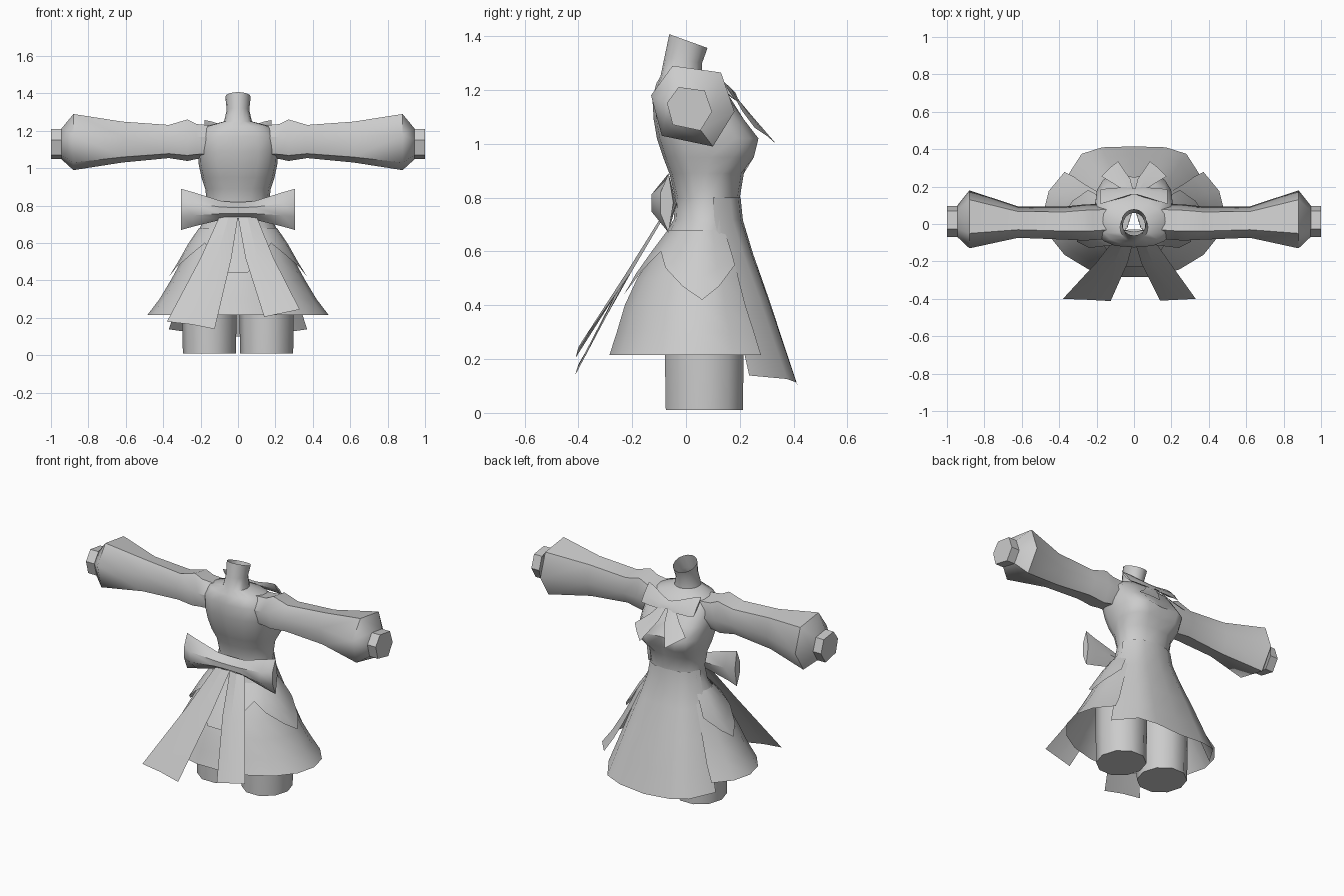
import bpy, bmesh, math
from mathutils import Vector

if "Cube" in bpy.data.objects:
    bpy.data.objects.remove(bpy.data.objects["Cube"])

cloth = bpy.data.materials.new("light grey cloth")
cloth.diffuse_color = (0.6, 0.6, 0.6, 1)
cloth.use_nodes = True
cloth.node_tree.nodes["Principled BSDF"].inputs["Base Color"].default_value = cloth.diffuse_color


def finish(name, bm, angle=50):
    bmesh.ops.remove_doubles(bm, verts=bm.verts, dist=0.0005)
    bmesh.ops.recalc_face_normals(bm, faces=bm.faces)
    mesh = bpy.data.meshes.new(name)
    bm.to_mesh(mesh)
    bm.free()
    ob = bpy.data.objects.new(name, mesh)
    bpy.context.collection.objects.link(ob)
    mesh.materials.append(cloth)
    bpy.ops.object.select_all(action='DESELECT')
    bpy.context.view_layer.objects.active = ob
    ob.select_set(True)
    bpy.ops.object.shade_smooth_by_angle(angle=math.radians(angle))
    return ob


def loft(name, rings, closed=True, cap_start=False, cap_end=False, angle=50):
    bm = bmesh.new()
    vs = [[bm.verts.new(p) for p in r] for r in rings]
    n = len(vs[0])
    for a, b in zip(vs, vs[1:]):
        for i in range(n if closed else n - 1):
            j = (i + 1) % n
            bm.faces.new((a[i], a[j], b[j], b[i]))
    if cap_start:
        bm.faces.new(vs[0])
    if cap_end:
        bm.faces.new(vs[-1])
    return finish(name, bm, angle)


def oval(z, hw, back, front, cy, deg, p=1.0, tilt=0.0):
    """Point on a ring with separate front and back depth."""
    a = math.radians(deg)
    c, s = math.cos(a), math.sin(a)
    x = hw * math.copysign(abs(c) ** p, c)
    d = (front - cy) if s > 0 else (cy - back)
    y = cy + d * math.copysign(abs(s) ** p, s)
    return Vector((x, y, z + tilt * y))


# Bodice with bust, shoulders and open neck: z, half width, back y, front y, squareness, tilt
body = [(0.62, 0.235, -0.10, 0.225, 1, 0), (0.72, 0.185, -0.045, 0.20, 1, 0),
        (0.80, 0.165, -0.04, 0.20, 0.95, 0), (0.89, 0.175, -0.062, 0.215, 0.9, 0),
        (0.95, 0.195, -0.085, 0.262, 0.75, 0), (1.02, 0.21, -0.108, 0.28, 0.72, 0),
        (1.09, 0.215, -0.12, 0.225, 0.72, 0), (1.17, 0.21, -0.125, 0.165, 0.75, 0),
        (1.225, 0.17, -0.11, 0.11, 0.85, 0), (1.25, 0.075, -0.095, 0.06, 1, 0),
        (1.31, 0.06, -0.08, 0.06, 1, -0.15), (1.385, 0.068, -0.062, 0.08, 1, -0.36)]
rings = []
for z, hw, b, f, p, t in body:
    ring = [oval(z, hw, b, f, (b + f) / 2, 22.5 * i, p, t) for i in range(16)]
    if 0.93 < z < 1.1:
        ring[4].y -= 0.03       # hollow between the bust
    rings.append(ring)
loft("bodice", rings)

# Skirt, open at the front where the front panel lies
skirt = [(0.68, 0.205, -0.065, 0.2), (0.60, 0.255, -0.12, 0.235), (0.50, 0.305, -0.185, 0.27),
         (0.40, 0.36, -0.232, 0.31), (0.30, 0.42, -0.262, 0.36), (0.215, 0.485, -0.29, 0.40)]
loft("skirt", [[oval(z, hw, b, f, 0.06, -220 + 20 * i) for i in range(14)]
               for z, hw, b, f in skirt], closed=False)

# Flared front panel
top = [(0, .203), (.08, .195), (.135, .165), (.168, .10)]
hem = [(0, .415), (.17, .41), (.28, .375), (.37, .235)]
rings = []
for t, k in ((0, 0), (.12, .04), (.3, .22), (.55, .51), (.8, .78), (1, 1)):
    half = []
    for i, (a, b) in enumerate(zip(top, hem)):
        zb = 0.1 + 0.013 * i
        half.append(Vector((a[0] + (b[0] - a[0]) * (k * .7 + t * .3),
                            a[1] + (b[1] - a[1]) * k, 0.8 + (zb - 0.8) * t)))
    rings.append([Vector((-v.x, v.y, v.z)) for v in half[:0:-1]] + half)
loft("front_panel", rings, closed=False)


# Pointed overskirt: hem drops at the sides and the back, rises between them
def skirt_point(z, deg, out):
    for lo, hi in zip(skirt, skirt[1:]):
        if z >= hi[0]:
            break
    t = (lo[0] - z) / (lo[0] - hi[0])
    hw, b, f = (lo[i] + (hi[i] - lo[i]) * t for i in (1, 2, 3))
    return oval(z, hw + out, b - out, f + out, 0.06, deg)


hem_z = [(-215, .55), (-195, .47), (-180, .42), (-165, .47), (-145, .54), (-130, .60),
         (-115, .53), (-98, .44), (-82, .44), (-65, .53), (-50, .60), (-35, .54),
         (-15, .47), (0, .42), (15, .47), (35, .55)]
loft("overskirt", [[skirt_point(0.68 + (z - 0.68) * t, d, 0.004 + 0.016 * t) for d, z in hem_z]
                   for t in (0, .33, .67, 1)], closed=False)

# Legs
for s, side in ((-1, "left"), (1, "right")):
    loft(side + "_leg", [[Vector((s * (0.153 + r * math.cos(a)), 0.068 + 1.06 * r * math.sin(a), z))
                          for a in [math.radians(36 * i) for i in range(10)]]
                         for z, r in ((0.01, .142), (0.2, .145), (0.45, .145))], cap_start=True)

# Six-sided sleeves flaring to the cuff, with a wrist stub
hexa = [(-.13, 1.18), (-.05, 1.29), (.13, 1.265), (.18, 1.12), (.10, .99), (-.09, 1.03)]
arm = [(0.12, .015, 1.14, .60, .58), (0.22, .01, 1.143, .62, .62), (0.27, .008, 1.15, .62, .74),
       (0.37, .005, 1.143, .57, .59), (0.62, .01, 1.14, .54, .73),
       (0.88, .025, 1.14, 1, 1), (0.945, .015, 1.13, .54, .54)]
for s, side in ((-1, "left"), (1, "right")):
    def section(x, cy, cz, ky, kz):
        return [Vector((s * x, cy + (y - .025) * ky, cz + (z - 1.14) * kz)) for y, z in hexa]
    loft(side + "_sleeve", [section(*a) for a in arm], cap_end=True)
    loft(side + "_wrist", [section(x, .013, 1.13, .54, .54) for x in (0.93, 1.0)], cap_end=True)


# Bows: diamond cross sections pinched at the knot (x, centre y, centre z, depth, half height)
def bow(name, half, lean):
    secs = [(-x, *r) for x, *r in half[::-1]] + [tuple(h) for h in half]
    loft(name, [[Vector((x, y + dy * d + lean * dz * h, z + dz * h)) for dy, dz in
                 ((0, 1), (-1, .35), (-1, -.35), (0, -1), (.6, 0))]
                for x, y, z, d, h in secs], cap_start=True, cap_end=True, angle=40)


bow("back_bow", [(.03, -.06, .775, .05, .045), (.09, -.065, .775, .045, .05),
                 (.24, -.07, .78, .058, .092), (.305, -.065, .78, .03, .11)], 0)
bow("neck_bow", [(.012, .175, 1.19, .012, .02), (.05, .172, 1.19, .02, .03),
                 (.14, .155, 1.205, .024, .045), (.18, .145, 1.21, .01, .048)], -0.8)


# Ribbon tails: pleated strips from the knot to the hem
def tail(name, top_edge, mid_edge, low_edge):
    loft(name, [[Vector(p) for p in row] for row in (top_edge, mid_edge, low_edge)],
         closed=False, angle=15)


tail("back_tail_left", [(-.10, -.075, .74), (-.05, -.085, .74), (0, -.08, .74)],
     [(-.20, -.205, .52), (-.115, -.222, .52), (-.035, -.21, .52)],
     [(-.38, -.40, .18), (-.25, -.405, .165), (-.125, -.412, .14)])
tail("back_tail_right", [(0, -.08, .74), (.05, -.085, .74), (.10, -.075, .74)],
     [(.04, -.21, .52), (.105, -.222, .52), (.19, -.205, .52)],
     [(.14, -.41, .205), (.235, -.405, .225), (.33, -.40, .245)])
for s, side in ((-1, "left"), (1, "right")):
    tail("neck_tail_" + side, [(0, .165, 1.2), (s * .015, .17, 1.2), (s * .03, .165, 1.2)],
         [(s * .02, .24, 1.11), (s * .06, .235, 1.11), (s * .1, .21, 1.12)],
         [(s * .085, .335, 1.0), (s * .13, .3, 1.03), (s * .175, .255, 1.06)])
